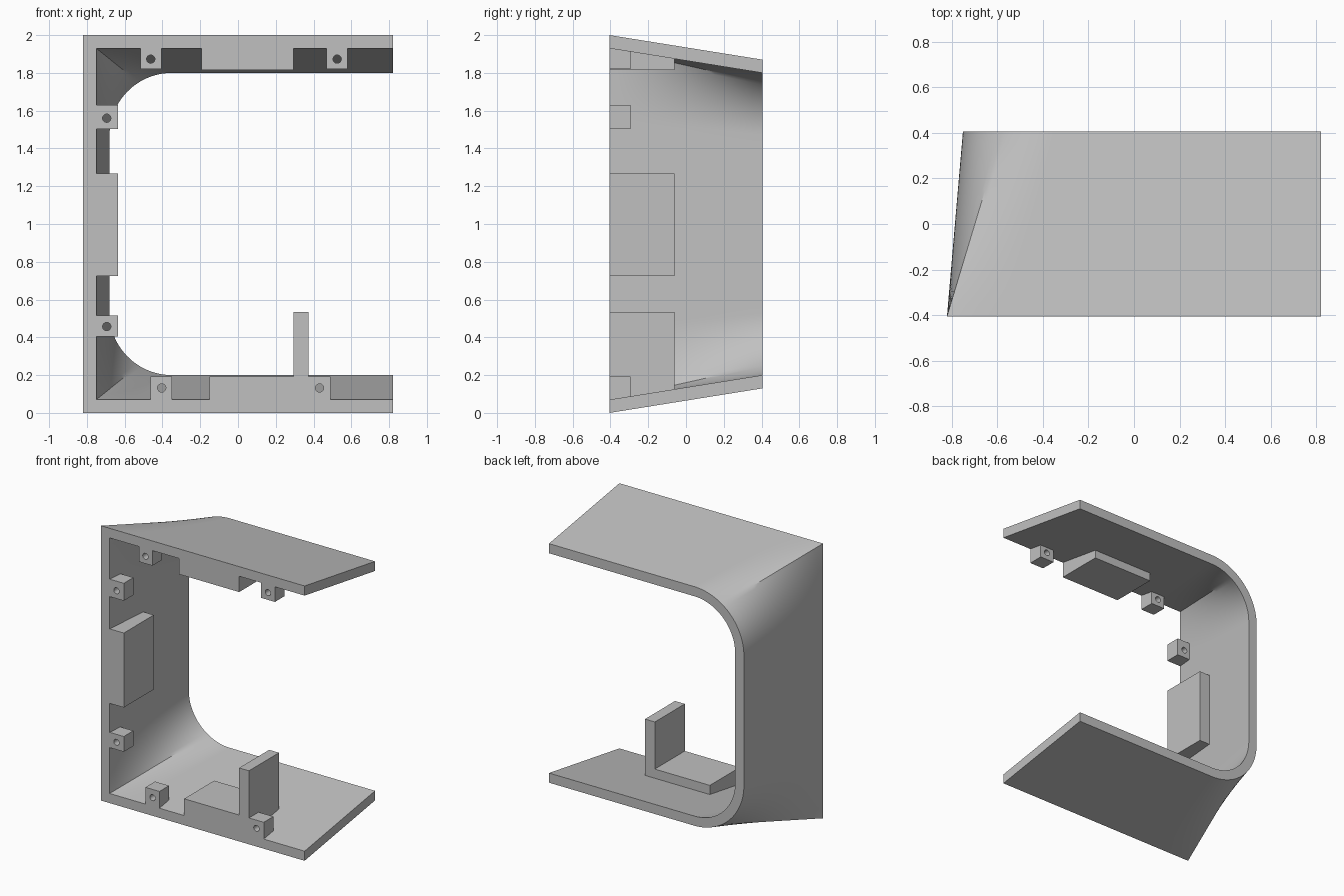
import bpy, bmesh, math

if "Cube" in bpy.data.objects:
    bpy.data.objects.remove(bpy.data.objects["Cube"])

Y0, Y1 = -0.405, 0.405      # front and back planes
PLATE_Y, BOSS_Y = -0.06, -0.295

grey = bpy.data.materials.new("light_grey")
grey.diffuse_color = (0.53, 0.53, 0.53, 1)
grey.use_nodes = True
grey.node_tree.nodes["Principled BSDF"].inputs["Base Color"].default_value = grey.diffuse_color


def finish(name, bm):
    bmesh.ops.recalc_face_normals(bm, faces=bm.faces[:])
    mesh = bpy.data.meshes.new(name)
    bm.to_mesh(mesh)
    bm.free()
    mesh.materials.append(grey)
    ob = bpy.data.objects.new(name, mesh)
    bpy.context.collection.objects.link(ob)
    return ob


def smooth(ob):
    bpy.ops.object.select_all(action='DESELECT')
    bpy.context.view_layer.objects.active = ob
    ob.select_set(True)
    bpy.ops.object.shade_smooth_by_angle(angle=math.radians(30))


def lofted_skin(t, rows):
    """Rows of points from a square-cornered front C to a round-cornered back C,
    matched by arc length. t is the inset from the outer skin."""
    fx, fz = -0.82 + t, 2 - t                # front corner
    bx, bz, r = -0.75 + t, 1.87 - t, 0.40 - t
    cx, cz = bx + r, bz - r                  # back arc centre
    top, arc = 0.82 - cx, r * math.pi / 2
    front_half = (0.82 - fx) + (fz - 1)
    back_half = top + arc + (cz - 1)

    def front(f):
        s = f * front_half
        w = 0.82 - fx
        return (0.82 - s, fz) if s <= w else (fx, fz - (s - w))

    def back(f):
        s = f * back_half
        if s <= top:
            return 0.82 - s, bz
        if s <= top + arc:
            a = (s - top) / r
            return cx - r * math.sin(a), cz + r * math.cos(a)
        return bx, cz - (s - top - arc)

    start, end = top / back_half, (top + arc) / back_half
    corner = (0.82 - fx) / front_half
    keys = [(0, 1), (start * 0.95, 1), (start, 12), (corner, 16),
            (end, 1), (end + 0.03, 1), (1, 0)]
    fr = []
    for (a, n), (b, _) in zip(keys, keys[1:]):
        fr += [a + (b - a) * i / n for i in range(n)]
    fr.append(1)
    out = []
    for j in range(rows + 1):
        v = j / rows
        half = []
        for f in fr:
            (x0, z0), (x1, z1) = front(f), back(f)
            half.append((x0 + (x1 - x0) * v, Y0 + (Y1 - Y0) * v, z0 + (z1 - z0) * v))
        out.append(half + [(x, y, 2 - z) for x, y, z in half[-2::-1]])
    return out


# C-shaped shell: outer skin, inner skin and the rims joining them
ROWS = 16
bm = bmesh.new()
outer, inner = ([[bm.verts.new(p) for p in row] for row in lofted_skin(t, ROWS)]
                for t in (0, 0.07))
n = len(outer[0])
for skin in (outer, inner):
    for a, b in zip(skin, skin[1:]):
        for i in range(n - 1):
            bm.faces.new((a[i], a[i + 1], b[i + 1], b[i]))
for j in (0, ROWS):
    for i in range(n - 1):
        bm.faces.new((outer[j][i], outer[j][i + 1], inner[j][i + 1], inner[j][i]))
for i in (0, n - 1):
    for j in range(ROWS):
        bm.faces.new((outer[j][i], outer[j + 1][i], inner[j + 1][i], inner[j][i]))
smooth(finish("shell", bm))


def plate(name, x0, x1, z0, z1):
    bm = bmesh.new()
    bmesh.ops.create_cube(bm, size=1)
    for v in bm.verts:
        v.co = (x1 if v.co.x > 0 else x0, PLATE_Y if v.co.y > 0 else Y0,
                z1 if v.co.z > 0 else z0)
    finish(name, bm)


def boss(name, x0, x1, z0, z1, hx, hz, r=0.022, sides=24):
    """Block with a round screw hole running front to back."""
    bm = bmesh.new()
    loops = [[], [], [], []]     # front hole, front edge, back edge, back hole
    for i in range(sides):
        a = 2 * math.pi * i / sides
        c, s = math.cos(a), math.sin(a)
        m = max(abs(c), abs(s))
        hole = (hx + r * c, hz + r * s)
        edge = (hx + c / m * (x1 - hx if c > 0 else hx - x0),
                hz + s / m * (z1 - hz if s > 0 else hz - z0))
        for loop, (x, z), y in zip(loops, (hole, edge, edge, hole),
                                   (Y0, Y0, BOSS_Y, BOSS_Y)):
            loop.append(bm.verts.new((x, y, z)))
    for k in range(4):
        a, b = loops[k], loops[(k + 1) % 4]
        for i in range(sides):
            j = (i + 1) % sides
            bm.faces.new((a[i], a[j], b[j], b[i]))
    smooth(finish(name, bm))


# Mounting plates and the upright tab
plate("top_plate", -0.193, 0.293, 1.815, 1.93)
plate("side_plate", -0.75, -0.636, 0.726, 1.268)
plate("bottom_plate", -0.15, 0.293, 0.07, 0.192)
plate("upright_tab", 0.293, 0.372, 0.07, 0.535)

# Screw bosses
boss("top_boss_left", -0.515, -0.405, 1.82, 1.93, -0.462, 1.873)
boss("top_boss_right", 0.468, 0.581, 1.82, 1.93, 0.525, 1.873)
boss("side_boss_upper", -0.75, -0.636, 1.503, 1.63, -0.695, 1.56)
boss("side_boss_lower", -0.75, -0.636, 0.404, 0.515, -0.695, 0.457)
boss("bottom_boss_left", -0.462, -0.349, 0.07, 0.192, -0.404, 0.132)
boss("bottom_boss_right", 0.372, 0.491, 0.07, 0.192, 0.432, 0.132)
